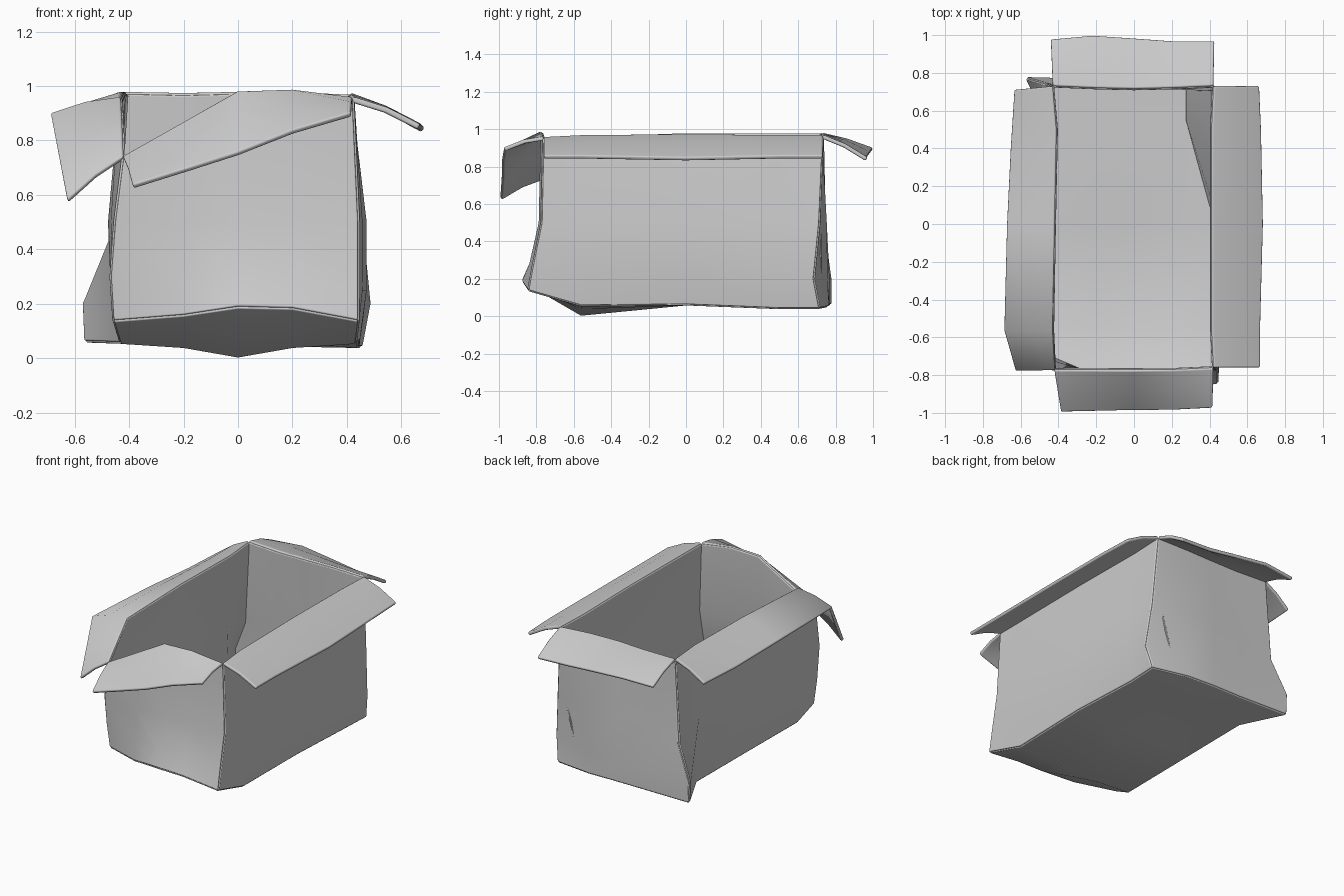
import bpy, bmesh
from mathutils import Vector

if "Cube" in bpy.data.objects:
    bpy.data.objects.remove(bpy.data.objects["Cube"])


def panel(name, rows, thickness):
    """Bent cardboard sheet through a grid of points, with rounded rims."""
    bm = bmesh.new()
    grid = [[bm.verts.new(p) for p in row] for row in rows]
    for a, b in zip(grid, grid[1:]):
        for i in range(len(a) - 1):
            bm.faces.new((a[i], a[i + 1], b[i + 1], b[i]))
    bmesh.ops.recalc_face_normals(bm, faces=bm.faces)
    for f in bm.faces:
        f.smooth = True
    mesh = bpy.data.meshes.new(name)
    bm.to_mesh(mesh)
    bm.free()
    ob = bpy.data.objects.new(name, mesh)
    bpy.context.collection.objects.link(ob)
    sol = ob.modifiers.new("card", 'SOLIDIFY')
    sol.thickness = thickness
    sol.offset = 0
    bev = ob.modifiers.new("rim", 'BEVEL')
    bev.width = thickness * .4
    bev.segments = 3
    bev.limit_method = 'ANGLE'
    bev.angle_limit = 1.0
    bev.harden_normals = True
    return ob


def side_column(y, top, xs, bottom):
    """Side wall column at depth y: x at four heights."""
    return [(x, y, z) for x, z in zip(xs, (top, .5, .25, bottom))]


def end_column(x, top, ys, low, bottom):
    """Front or back wall column at x: y at four heights."""
    return [(x, y, z) for y, z in zip(ys, (top, .5, low, bottom))]


# Corner columns, from rim to bottom
fl = [(-.42, -.77, .735), (-.45, -.765, .5), (-.465, -.72, .3), (-.455, -.70, .14)]
fr = [(.42, -.76, .95), (.44, -.77, .5), (.44, -.82, .25), (.44, -.84, .14)]
br = [(.42, .73, .96), (.45, .71, .5), (.48, .68, .2), (.45, .71, .045)]
bl = [(-.43, .73, .97), (-.465, .74, .42), (-.565, .77, .2), (-.56, .77, .065)]

# Columns inside each wall
front = [fl,
         end_column(-.2, .86, (-.77, -.78, -.80, -.81), .3, .16),
         end_column(0, .975, (-.77, -.78, -.83, -.87), .28, .19),
         end_column(.2, .98, (-.77, -.78, -.83, -.87), .28, .185), fr]
back = [bl,
        end_column(-.2, .965, (.72, .74, .76, .76), .2, .06),
        end_column(0, .97, (.715, .745, .76, .76), .2, .06),
        end_column(.2, .97, (.72, .745, .75, .755), .2, .055), br]
right = [fr,
         side_column(-.56, .96, (.41, .45, .45, .43), .06),
         side_column(0, .965, (.41, .465, .465, .44), .065),
         side_column(.5, .96, (.41, .45, .46, .44), .045), br]
left = [fl,
        side_column(-.56, .95, (-.43, -.46, -.45, -.43), .06),
        side_column(0, .97, (-.42, -.47, -.46, -.43), .065),
        side_column(.5, .97, (-.41, -.44, -.43, -.42), .06), bl]

for name, columns in (("front_wall", front), ("back_wall", back),
                      ("right_wall", right), ("left_wall", left)):
    panel(name, columns, .015)

# Floor sagging near the front
sag = {-.56: (.045, .01, .045), 0: (.065, .065, .065), .5: (.06, .055, .05)}
rows = [[c[3] for c in front]]
for (y, zs), a, b in zip(sag.items(), left[1:], right[1:]):
    rows.append([a[3]] + [(x, y, z) for x, z in zip((-.2, 0, .2), zs)] + [b[3]])
rows.append([c[3] for c in back])
panel("floor", rows, .015)

# Four open flaps hinged on the wall rims
outer = {
    "front_flap": (front, [(-.385, -.99, .63), (-.19, -.985, .69), (0, -.98, .75),
                           (.2, -.98, .83), (.415, -.97, .895)]),
    "back_flap": (back, [(-.44, .975, .88), (-.22, .995, .89), (0, .98, .87),
                         (.2, .965, .85), (.425, .965, .84)]),
    "right_flap": (right, [(.665, -.76, .85), (.665, -.56, .85), (.68, 0, .84),
                           (.67, .5, .85), (.66, .73, .85)]),
    "left_flap": (left, [(-.625, -.77, .575), (-.685, -.56, .89), (-.67, 0, .87),
                         (-.65, .4, .85), (-.63, .71, .85)]),
}
for name, (columns, edge) in outer.items():
    hinge = [c[0] for c in columns]
    mid = [(Vector(h) + Vector(e)) / 2 + Vector((0, 0, .012))
           for h, e in zip(hinge, edge)]
    panel(name, [hinge, mid, edge], .022)

# Loose inner fold in the back right corner
panel("inner_fold", [[(.43, .08, .25), (.42, .5, .55), (.42, .72, .6)],
                     [(.41, .08, .07), (.28, .55, .07), (.28, .73, .07)]], .012)
